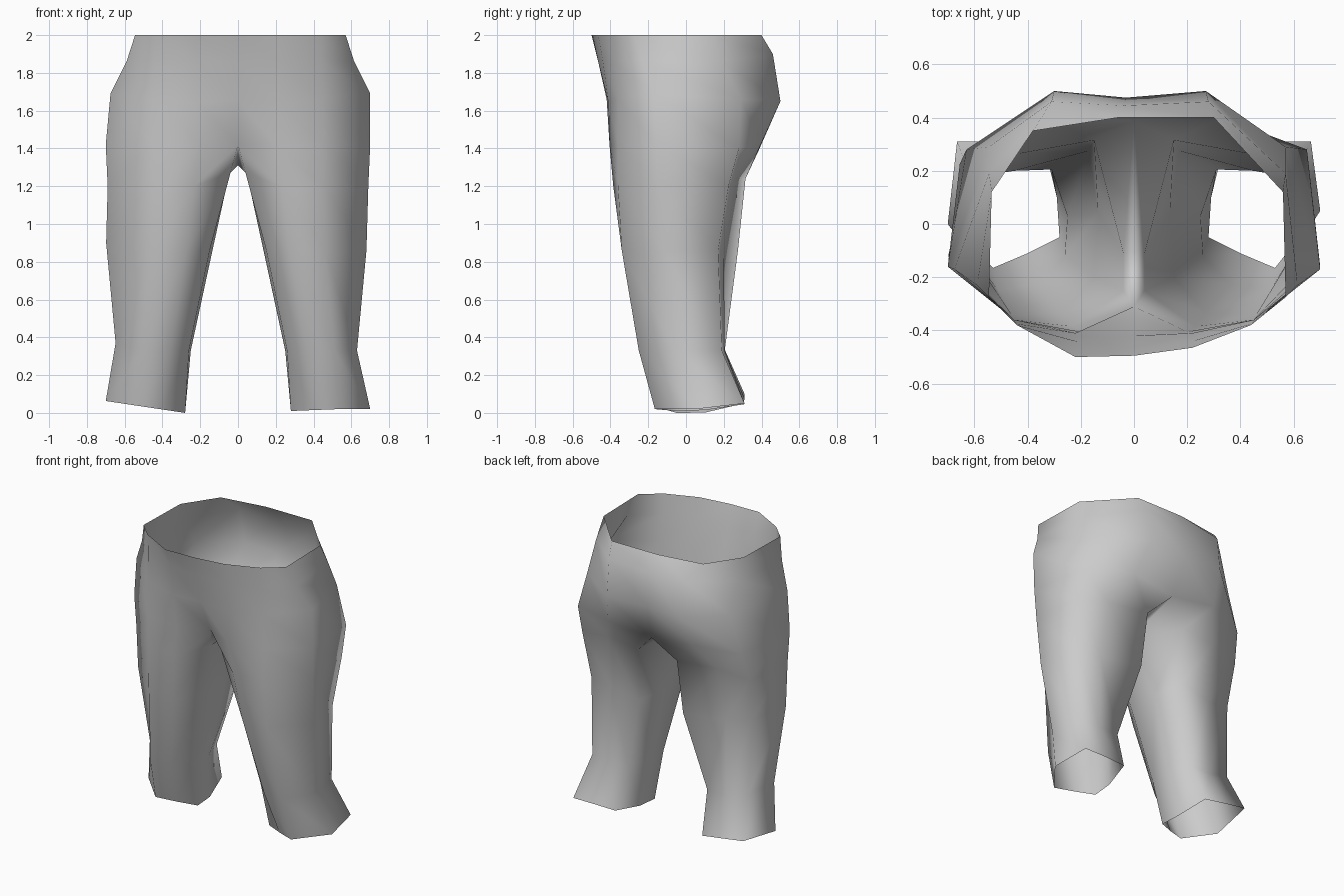
import bpy, bmesh

cube = bpy.data.objects.get("Cube")
if cube:
    bpy.data.objects.remove(cube, do_unlink=True)

# Cloth colour
cloth = bpy.data.materials.new("grey cloth")
cloth.use_nodes = True
GREY = (0.6, 0.6, 0.6, 1.0)
cloth.diffuse_color = GREY
cloth.node_tree.nodes["Principled BSDF"].inputs["Base Color"].default_value = GREY
cloth.node_tree.nodes["Principled BSDF"].inputs["Roughness"].default_value = 0.8

# Hip half-rings on the +x side: front centre, five side points, back centre
HIPS = [
    [(0, -.495, 2), (.22, -.465, 2), (.44, -.38, 2), (.57, -.275, 2),
     (.56, .12, 2), (.30, .40, 2), (-.06, .40, 2)],
    [(0, -.465, 1.86), (.22, -.44, 1.86), (.44, -.375, 1.86), (.615, -.23, 1.86),
     (.57, .19, 1.86), (.28, .46, 1.9), (-.04, .445, 1.88)],
    [(0, -.42, 1.66), (.22, -.41, 1.64), (.45, -.36, 1.66), (.70, -.17, 1.69),
     (.57, .29, 1.66), (.27, .50, 1.65), (-.03, .475, 1.65)],
    [(0, -.31, 1.42), (.20, -.405, 1.42), (.45, -.36, 1.42), (.70, -.16, 1.42),
     (.65, .28, 1.40), (.33, .40, 1.43), (0, .385, 1.39)],
]
CROTCH = (0, -.10, 1.31)

# Leg rings on the +x side: same order, then the inner middle point.
# The first ring runs along the edge of the crotch, which widens to the back.
LEG = [
    [(.04, -.25, 1.27), (.23, -.385, 1.2), (.45, -.36, 1.2), (.69, -.15, 1.2),
     (.655, .225, 1.2), (.43, .265, 1.24), (.15, .315, 1.24), (.04, -.11, 1.295)],
    [(.15, -.20, .86), (.27, -.335, .86), (.46, -.34, .86), (.68, -.12, .86),
     (.62, .17, .86), (.45, .20, .86), (.17, .275, .86), (.135, .04, .86)],
    [(.26, -.12, .33), (.36, -.225, .33), (.51, -.25, .33), (.63, -.06, .33),
     (.60, .19, .33), (.46, .205, .33), (.31, .205, .33), (.25, .03, .33)],
    [(.28, -.05, .01), (.40, -.11, .015), (.53, -.165, .02), (.70, .05, .02),
     (.665, .31, .05), (.50, .31, .05), (.34, .305, .045), (.29, .10, .015)],
]


def right_hip(p):
    """Mirror a hip point to -x: upper sides slope in, seat is wider."""
    x, y, z = p
    if z > 1.5:
        if y > .38:
            x += .03
        elif x > .5:
            x -= .025
    elif y > .2 and x > .5:
        x -= .02
    if z == 2:                           # waistband is turned a little
        if y > .38:
            x, y = x + .05, y - .05
        elif x < .3:
            y -= .035
    return (-x, y, z)


def right_leg(p):
    """Mirror a leg point to -x with the slight unevenness of the cloth."""
    x, y, z = p
    if z < .2:                           # hem rises towards the outside
        z = max(0, (x - .28) * .15) + max(0, y - .1) * .2
        if x > .69:
            y -= .05
    elif z < .9 and x > .55:             # wider, higher knee
        x += .018
        z += .04
    return (-x, y, z)


bm = bmesh.new()


def bridge(upper, lower):
    """Join two closed loops of equal length with quads."""
    n = len(upper)
    for i in range(n):
        j = (i + 1) % n
        bm.faces.new((upper[i], lower[i], lower[j], upper[j]))


# Hips: full rings of twelve points
hip_rings = []
for half in HIPS:
    left = [bm.verts.new(p) for p in half]
    right = [bm.verts.new(right_hip(p)) for p in half[5:0:-1]]
    hip_rings.append(left + right)
for a, b in zip(hip_rings, hip_rings[1:]):
    bridge(a, b)

# Legs: each starts from half of the last hip ring plus the crotch point
last = hip_rings[-1]
crotch = bm.verts.new(CROTCH)
left_top = last[:7] + [crotch]
right_top = [last[0]] + last[:6:-1] + [last[6], crotch]
for top, mirrored in ((left_top, False), (right_top, True)):
    previous = top
    for ring in LEG:
        points = [right_leg(p) if mirrored else p for p in ring]
        current = [bm.verts.new(p) for p in points]
        bridge(previous, current)
        previous = current

# Make the cloth face outwards
bmesh.ops.recalc_face_normals(bm, faces=bm.faces)
front = min(bm.faces, key=lambda f: f.calc_center_median().y)
if front.normal.y > 0:
    bmesh.ops.reverse_faces(bm, faces=bm.faces)
for f in bm.faces:
    f.smooth = True

mesh = bpy.data.meshes.new("trousers")
bm.to_mesh(mesh)
bm.free()
mesh.materials.append(cloth)
trousers = bpy.data.objects.new("trousers", mesh)
bpy.context.collection.objects.link(trousers)
